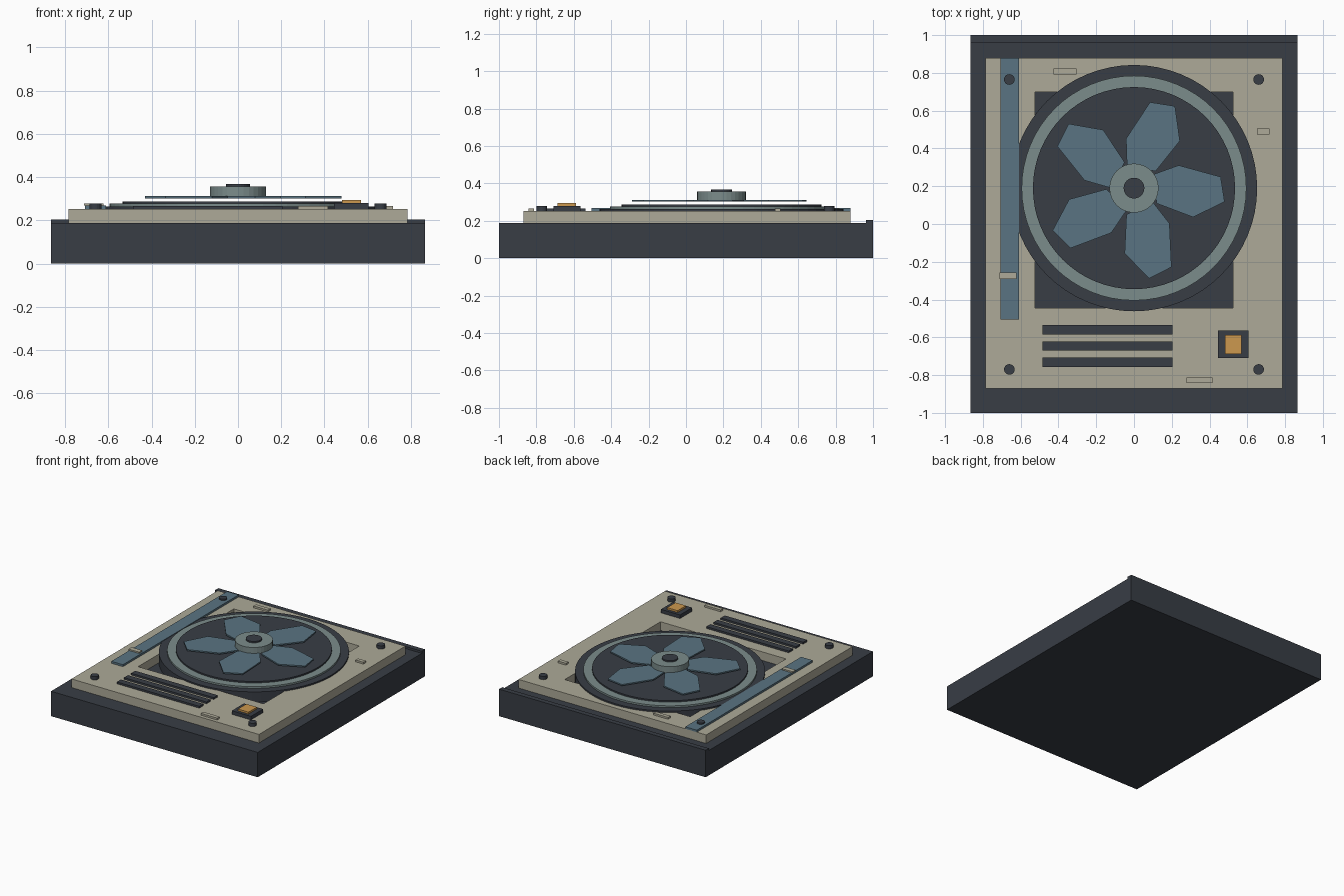
import bpy
import bmesh
import math
from mathutils import Matrix

if "Cube" in bpy.data.objects:
    bpy.data.objects.remove(bpy.data.objects["Cube"], do_unlink=True)


def material(name, rgb):
    # sRGB bytes to a linear flat colour
    lin = [((c / 255 + 0.055) / 1.055) ** 2.4 for c in rgb] + [1]
    m = bpy.data.materials.new(name)
    m.use_nodes = True
    m.diffuse_color = lin
    bsdf = m.node_tree.nodes["Principled BSDF"]
    bsdf.inputs["Base Color"].default_value = lin
    bsdf.inputs["Roughness"].default_value = 0.8
    return m


DARK = material("charcoal", (56, 61, 69))
CREAM = material("warm grey", (173, 170, 152))
BLUE = material("steel blue", (90, 116, 130))
PALE = material("pale grey green", (123, 140, 139))
AMBER = material("amber", (204, 152, 78))


def finish(name, bm, mat):
    bmesh.ops.recalc_face_normals(bm, faces=bm.faces)
    me = bpy.data.meshes.new(name)
    bm.to_mesh(me)
    bm.free()
    me.materials.append(mat)
    ob = bpy.data.objects.new(name, me)
    bpy.context.collection.objects.link(ob)
    return ob


def prism(name, outline, z0, z1, mat):
    bm = bmesh.new()
    face = bm.faces.new([bm.verts.new((x, y, z0)) for x, y in outline])
    up = bmesh.ops.extrude_face_region(bm, geom=[face])["geom"]
    verts = [v for v in up if isinstance(v, bmesh.types.BMVert)]
    bmesh.ops.translate(bm, verts=verts, vec=(0, 0, z1 - z0))
    return finish(name, bm, mat)


def box(name, x0, x1, y0, y1, z0, z1, mat):
    return prism(name, [(x0, y0), (x1, y0), (x1, y1), (x0, y1)], z0, z1, mat)


def plate(name, x, y, w, d, z0, z1, mat):
    return box(name, x - w / 2, x + w / 2, y - d / 2, y + d / 2, z0, z1, mat)


def circle(x, y, r, n):
    return [(x + r * math.cos(math.tau * i / n), y + r * math.sin(math.tau * i / n))
            for i in range(n)]


def disc(name, x, y, r, z0, z1, mat, n=64):
    return prism(name, circle(x, y, r, n), z0, z1, mat)


FLOOR, DECK = 0.188, 0.253   # top of the base, top of the frame
FAN_Y = 0.19

# Base tray with a raised lip at the back
box("base", -0.865, 0.865, -1, 1, 0, FLOOR, DARK)
box("back_lip", -0.865, 0.865, 0.962, 1, FLOOR, 0.204, DARK)

# Frame around the square well
box("frame_front", -0.785, 0.785, -0.87, -0.445, FLOOR, DECK, CREAM)
box("frame_back", -0.525, 0.525, 0.7, 0.88, FLOOR, DECK, CREAM)
box("frame_right", -0.785, -0.525, -0.445, 0.88, FLOOR, DECK, CREAM)
box("frame_left", 0.525, 0.785, -0.445, 0.88, FLOOR, DECK, CREAM)

# Fan housing in stacked steps
disc("fan_drum", 0, FAN_Y, 0.652, FLOOR, 0.264, DARK)
disc("fan_ring", 0, FAN_Y, 0.595, 0.264, 0.277, PALE)
disc("fan_plate", 0, FAN_Y, 0.535, 0.277, 0.288, DARK)

# Five blades turned about the hub
BLADE = [(-0.037, 0.11), (-0.042, 0.262), (0.085, 0.455),
         (0.217, 0.434), (0.243, 0.25), (0.115, 0.09)]
for i in range(5):
    blade = prism(f"fan_blade_{i + 1}", BLADE, 0.302, 0.312, BLUE)
    blade.data.transform(Matrix.Translation((0, FAN_Y, 0)) @
                         Matrix.Rotation(math.tau * i / 5, 4, "Z"))
disc("fan_hub", 0, FAN_Y, 0.13, 0.308, 0.356, PALE, 32)
disc("hub_cap", 0, FAN_Y, 0.055, 0.356, 0.367, DARK, 24)

# Slider rail and its handle
box("slider_rail", -0.707, -0.61, -0.505, 0.88, DECK, 0.268, BLUE)
plate("slider_handle", -0.668, -0.274, 0.09, 0.036, 0.268, 0.278, CREAM)

# Corner screws
for x in (-0.66, 0.66):
    for y in (-0.77, 0.765):
        disc("corner_screw", x, y, 0.028, DECK, 0.278, DARK, 20)

# Vent bars
for i in range(3):
    plate("vent_bar", -0.14, -0.56 - 0.086 * i, 0.69, 0.048, DECK, 0.267, DARK)

# Push button
plate("button_base", 0.525, -0.637, 0.16, 0.145, DECK, 0.28, DARK)
plate("button", 0.525, -0.637, 0.088, 0.1, 0.28, 0.294, AMBER)

# Small raised tabs on the frame
for x, y, w in ((-0.365, 0.807, 0.12), (0.685, 0.49, 0.065), (0.347, -0.828, 0.137)):
    plate("frame_tab", x, y, w, 0.03, DECK, 0.267, CREAM)
